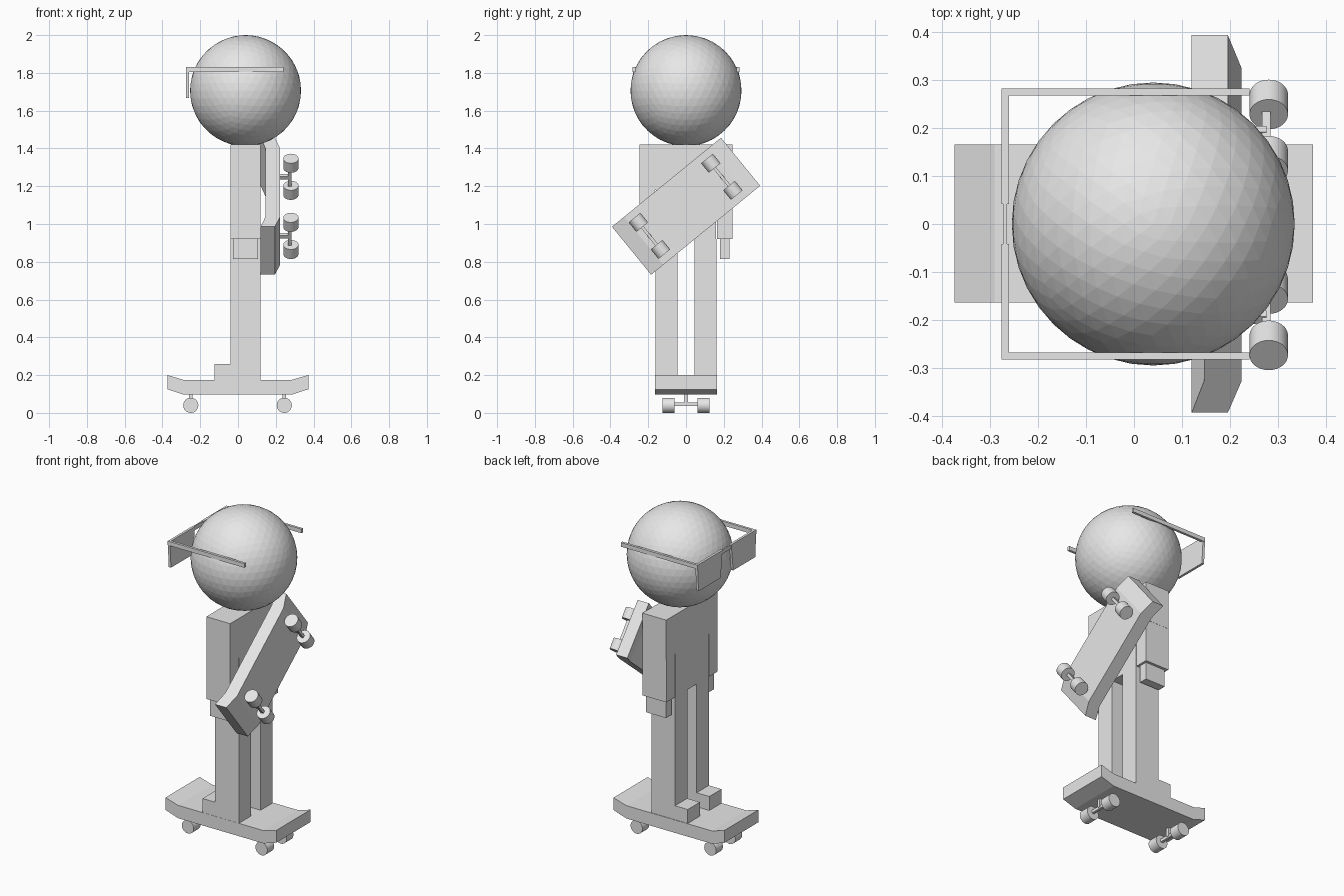
import bpy, bmesh, math
from mathutils import Matrix, Vector

if "Cube" in bpy.data.objects:
    bpy.data.objects.remove(bpy.data.objects["Cube"])

grey = bpy.data.materials.new("plain grey")
grey.diffuse_color = (0.8, 0.8, 0.8, 1)
grey.use_nodes = True
grey.node_tree.nodes["Principled BSDF"].inputs["Base Color"].default_value = grey.diffuse_color


def finish(name, bm, matrix=None):
    bmesh.ops.recalc_face_normals(bm, faces=bm.faces)
    mesh = bpy.data.meshes.new(name)
    bm.to_mesh(mesh)
    bm.free()
    mesh.materials.append(grey)
    obj = bpy.data.objects.new(name, mesh)
    bpy.context.collection.objects.link(obj)
    if matrix:
        obj.matrix_world = matrix
    return obj


def box(name, x, y, z, matrix=None):
    bm = bmesh.new()
    centre = Vector([(a + b) / 2 for a, b in (x, y, z)])
    size = [b - a for a, b in (x, y, z)]
    bmesh.ops.create_cube(bm, size=1, matrix=Matrix.Translation(centre) @ Matrix.Diagonal((*size, 1)))
    return finish(name, bm, matrix)


def prism(name, points, offset, matrix=None):
    bm = bmesh.new()
    face = bm.faces.new([bm.verts.new(p) for p in points])
    ext = bmesh.ops.extrude_face_region(bm, geom=[face], use_keep_orig=True)
    verts = [v for v in ext["geom"] if isinstance(v, bmesh.types.BMVert)]
    bmesh.ops.translate(bm, verts=verts, vec=offset)
    return finish(name, bm, matrix)


def cylinder_y(name, x, y0, y1, z, radius, matrix, sides=32):
    bm = bmesh.new()
    place = Matrix.Translation((x, (y0 + y1) / 2, z)) @ Matrix.Rotation(math.pi / 2, 4, 'X')
    bmesh.ops.create_cone(bm, cap_ends=True, segments=sides, radius1=radius,
                          radius2=radius, depth=y1 - y0, matrix=place)
    obj = finish(name, bm, matrix)
    bpy.context.view_layer.objects.active = obj
    obj.select_set(True)
    bpy.ops.object.shade_smooth_by_angle(angle=math.radians(35))
    obj.select_set(False)


# Skateboard: kicked-up deck, two trucks, four wheels
def skateboard(prefix, matrix):
    profile = [(-.373, .2), (-.29, .175), (.285, .175), (.372, .2),
               (.372, .125), (.285, .097), (-.29, .097), (-.373, .125)]
    prism(prefix + "_deck", [(x, -.163, z) for x, z in profile], (0, .328, 0), matrix)
    for i, x in enumerate((-.25, .245)):
        box(f"{prefix}_truck_post_{i}", (x - .01, x + .01), (-.01, .01), (.045, .1), matrix)
        box(f"{prefix}_axle_{i}", (x - .008, x + .008), (-.07, .07), (.036, .054), matrix)
        for side, y in (("near", -.125), ("far", .06)):
            cylinder_y(f"{prefix}_wheel_{side}_{i}", x, y, y + .065, .04, .04, matrix)


skateboard("ridden_board", Matrix())
# Second board slung diagonally across the back, wheels outward
a = math.radians(39.2)
c, s = math.cos(a), math.sin(a)
skateboard("back_board", Matrix(((0, 0, -1, .32), (c, s, 0, 0), (s, -c, 0, 1.095), (0, 0, 0, 1))))

# Torso, arms, hands, legs and shoes
box("torso", (-.04, .12), (-.16, .16), (.92, 1.42))
for side, m in (("right", 1), ("left", -1)):
    def span(lo, hi):
        return tuple(sorted((lo * m, hi * m)))
    box(f"{side}_sleeve", (-.04, .12), span(.16, .247), (1.18, 1.42))
    box(f"{side}_forearm", (-.04, .12), span(.165, .246), (.92, 1.18))
    box(f"{side}_hand", (-.027, .107), span(.18, .23), (.815, .92))
    box(f"{side}_leg", (-.04, .12), span(.045, .162), (.175, .92))
    box(f"{side}_shoe", (-.125, -.04), span(.045, .162), (.175, .26))

# Faceted ball head
bm = bmesh.new()
bmesh.ops.create_icosphere(bm, subdivisions=4, radius=.294, matrix=Matrix.Translation((.04, 0, 1.706)))
finish("head", bm)

# Glasses: lenses, bridge and temples
box("glasses_bridge", (-.272, -.264), (-.045, .045), (1.805, 1.83))
for side, m in (("right", 1), ("left", -1)):
    lens = [(.042, 1.83), (.282, 1.83), (.272, 1.668), (.06, 1.668)]
    prism(f"{side}_lens", [(-.275, y * m, z) for y, z in lens], (.015, 0, 0))
    ys = sorted((.267 * m, .282 * m))
    box(f"{side}_temple", (-.275, .24), ys, (1.805, 1.83))
